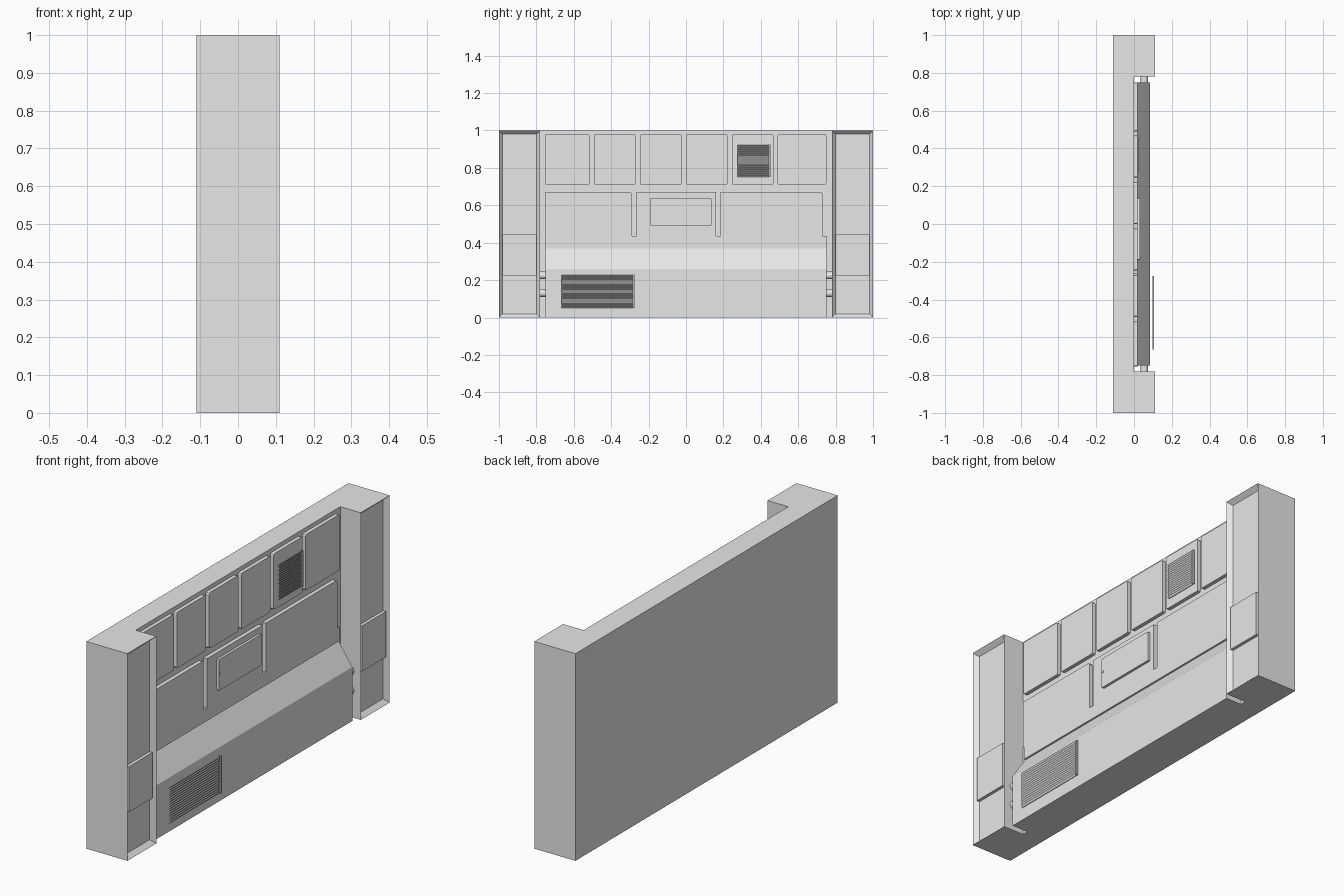
import bpy, bmesh

if "Cube" in bpy.data.objects:
    bpy.data.objects.remove(bpy.data.objects["Cube"])

grey = bpy.data.materials.new("light grey")
grey.diffuse_color = (0.8, 0.8, 0.8, 1)
grey.use_nodes = True
grey.node_tree.nodes["Principled BSDF"].inputs["Base Color"].default_value = grey.diffuse_color


def finish(name, bm):
    bmesh.ops.recalc_face_normals(bm, faces=bm.faces[:])
    me = bpy.data.meshes.new(name)
    bm.to_mesh(me)
    bm.free()
    me.materials.append(grey)
    ob = bpy.data.objects.new(name, me)
    bpy.context.collection.objects.link(ob)
    return ob


def add_box(bm, x, y, z, radius=0):
    """Box from (min, max) ranges, optionally rounding the edges that run along x."""
    vs = bmesh.ops.create_cube(bm, size=1)["verts"]
    for v in vs:
        v.co = [(a + b) / 2 + c * (b - a) for (a, b), c in zip((x, y, z), v.co)]
    if radius:
        edges = {e for v in vs for e in v.link_edges
                 if abs(e.verts[0].co.x - e.verts[1].co.x) > 1e-5}
        bmesh.ops.bevel(bm, geom=list(edges), offset=radius, segments=2,
                        profile=0.5, affect='EDGES')


def boxes(name, items, radius=0):
    bm = bmesh.new()
    for x, y, z in items:
        add_box(bm, x, y, z, radius)
    return finish(name, bm)


def extrude_y(name, profile, y0, y1):
    """Extrude an outline of (x, z) points along y."""
    bm = bmesh.new()
    face = bm.faces.new([bm.verts.new((x, y0, z)) for x, z in profile])
    ext = bmesh.ops.extrude_face_region(bm, geom=[face])["geom"]
    bmesh.ops.translate(bm, vec=(0, y1 - y0, 0),
                        verts=[g for g in ext if isinstance(g, bmesh.types.BMVert)])
    return finish(name, bm)


def vent(name, x, y, z, count):
    """Tilted louvre slats with one side rail."""
    bm = bmesh.new()
    pitch = (z[1] - z[0]) / count
    for i in range(count):
        zb = z[0] + i * pitch
        pts = [(x[1], zb + pitch * 0.85), (x[1] - 0.002, zb + pitch * 0.85),
               (x[0], zb), (x[0] + 0.002, zb)]
        rings = [[bm.verts.new((px, yy, pz)) for px, pz in pts] for yy in y]
        bm.faces.new(rings[0])
        bm.faces.new(rings[1])
        for k in range(4):
            j = (k + 1) % 4
            bm.faces.new((rings[0][k], rings[0][j], rings[1][j], rings[1][k]))
    add_box(bm, x, (y[1], y[1] + 0.008), z)
    return finish(name, bm)


# back wall between the two pillars
boxes("back_wall", [((-0.11, 0), (-0.78, 0.78), (0, 1))])

# end pillars with a recessed front and a raised middle plate
for side, label in ((-1, "left"), (1, "right")):
    bm = bmesh.new()
    add_box(bm, (-0.11, 0.11), sorted((side * 0.78, side)), (0, 1))
    front = max(bm.faces, key=lambda f: f.calc_center_median().x)
    bmesh.ops.inset_region(bm, faces=[front], thickness=0.02, use_even_offset=True)
    bmesh.ops.translate(bm, vec=(-0.022, 0, 0), verts=front.verts[:])
    finish(label + "_pillar", bm)
    boxes(label + "_pillar_plate",
          [((0.08, 0.103), sorted((side * 0.8, side * 0.98)), (0.225, 0.445))])

# row of raised upper panels
PX = (-0.005, 0.018)
upper = [(-0.755, -0.515), (-0.492, -0.27), (-0.245, -0.023),
         (0, 0.222), (0.246, 0.468), (0.49, 0.75)]
boxes("upper_panels", [(PX, y, (0.71, 0.98)) for y in upper], 0.009)

# lower panels, divided by slots, joined by a strip at the bottom
LX = (-0.005, 0.019)
pts = [(-0.75, 0.37), (0.75, 0.37), (0.75, 0.435), (0.73, 0.435), (0.73, 0.662),
       (0.723, 0.67), (0.185, 0.67), (0.185, 0.435), (0.16, 0.435), (0.16, 0.67),
       (-0.265, 0.67), (-0.265, 0.435), (-0.29, 0.435), (-0.29, 0.662),
       (-0.297, 0.67), (-0.755, 0.67), (-0.755, 0.435), (-0.75, 0.435)]
bm = bmesh.new()
face = bm.faces.new([bm.verts.new((LX[0], y, z)) for y, z in pts])
ext = bmesh.ops.extrude_face_region(bm, geom=[face])["geom"]
bmesh.ops.translate(bm, vec=(LX[1] - LX[0], 0, 0),
                    verts=[g for g in ext if isinstance(g, bmesh.types.BMVert)])
finish("lower_panel", bm)

# small hatch with a latch
boxes("hatch", [((0.015, 0.031), (-0.19, 0.135), (0.49, 0.64))], 0.004)
boxes("hatch_latch", [((0.028, 0.034), (-0.186, -0.178), (0.566, 0.576))])

# sloped console along the floor
extrude_y("console", [(0, 0), (0.085, 0), (0.085, 0.26), (0.01, 0.37), (0, 0.37)],
          -0.75, 0.75)

# louvred vents
vent("console_vent", (0.098, 0.107), (-0.665, -0.283), (0.05, 0.23), 16)
vent("upper_vent", (0.024, 0.033), (0.275, 0.445), (0.75, 0.925), 16)

# pipes bridging console and pillars
for side, label in ((-1, "left"), (1, "right")):
    for z, level in ((0.13, "low"), (0.225, "high")):
        bpy.ops.mesh.primitive_cylinder_add(vertices=16, radius=0.02, depth=0.05,
                                            location=(0.055, side * 0.765, z),
                                            rotation=(1.5707963, 0, 0))
        pipe = bpy.context.object
        pipe.name = f"{label}_{level}_pipe"
        pipe.data.materials.append(grey)
        bpy.ops.object.shade_smooth_by_angle()
